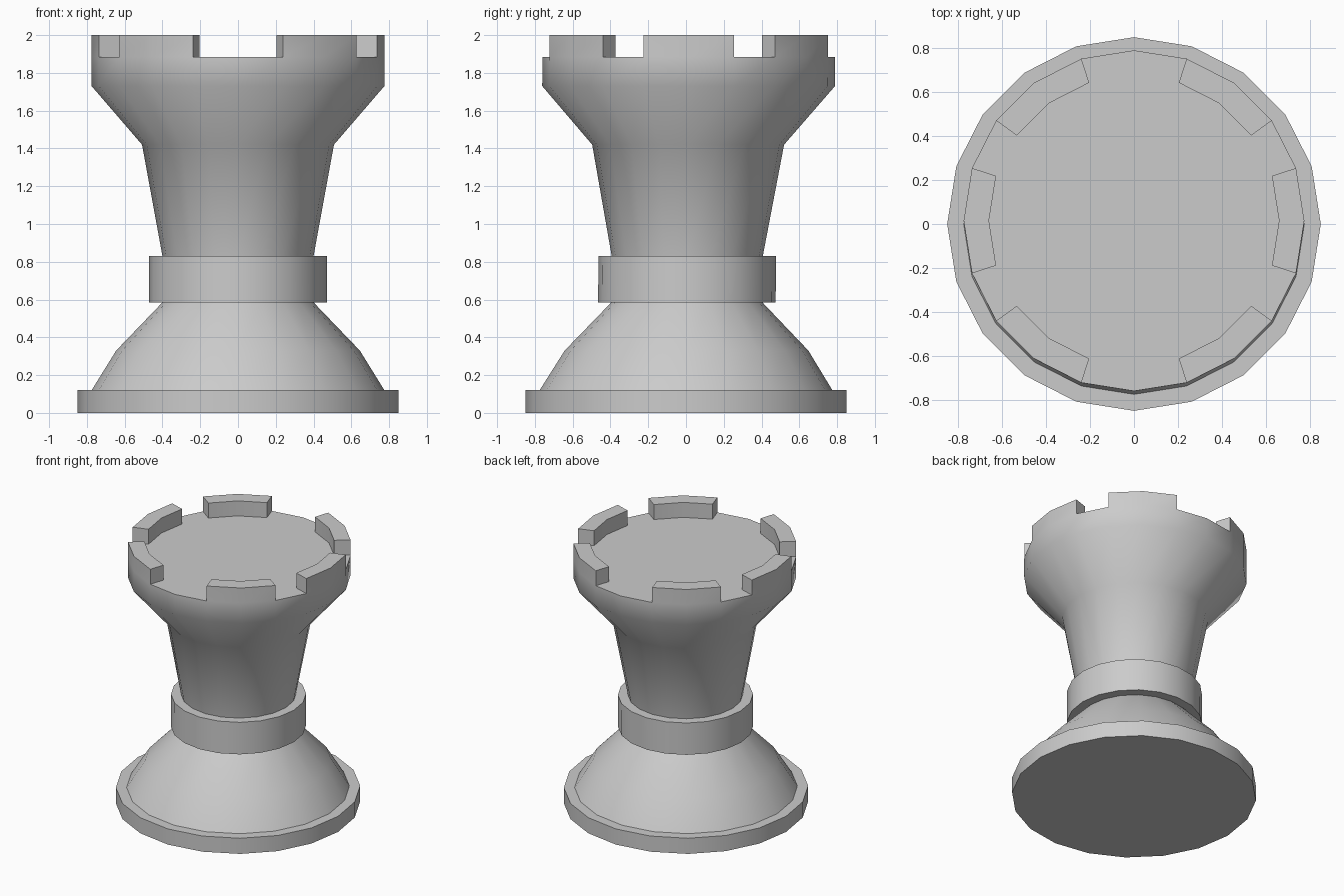
import bpy, bmesh
from math import cos, sin, pi, radians

if "Cube" in bpy.data.objects:
    bpy.data.objects.remove(bpy.data.objects["Cube"])

SIDES = 20
LEAN = 0.008          # the tower drifts slightly towards +y as it rises
DECK_Z, TOP_Z = 1.885, 2.0

# Radius / height profile from the foot to the deck
profile = [
    (0.85, 0.0), (0.85, 0.12),                   # foot disc
    (0.775, 0.12), (0.645, 0.33), (0.40, 0.585),  # flared skirt
    (0.47, 0.585), (0.47, 0.83),                 # collar
    (0.40, 0.83), (0.508, 1.42),                 # shaft
    (0.775, 1.73), (0.775, DECK_Z),              # head
    (0.66, DECK_Z),                              # inner edge of battlements
]

bm = bmesh.new()


def ring(r, z):
    shift = LEAN * z if z > 0.12 else 0.0
    return [bm.verts.new((r * cos(2 * pi * i / SIDES),
                          r * sin(2 * pi * i / SIDES) + shift, z))
            for i in range(SIDES)]


# Lathe the whole tower
rings = [ring(r, z) for r, z in profile]
rim = []
for a, b in zip(rings, rings[1:]):
    rim = []
    for i in range(SIDES):
        j = (i + 1) % SIDES
        rim.append(bm.faces.new((a[i], a[j], b[j], b[i])))
bm.faces.new(rings[0][::-1])
bm.faces.new(rings[-1])

# Battlements: six pairs of rim faces raised, wide gaps at front and back
for start in (-1, 2, 6, 9, 12, 16):
    faces = [rim[(start + k) % SIDES] for k in range(2)]
    out = bmesh.ops.extrude_face_region(bm, geom=faces)["geom"]
    verts = [g for g in out if isinstance(g, bmesh.types.BMVert)]
    bmesh.ops.translate(bm, verts=verts, vec=(0, 0, TOP_Z - DECK_Z))
    bmesh.ops.delete(bm, geom=[f for f in faces if f.is_valid], context="FACES_ONLY")

bmesh.ops.recalc_face_normals(bm, faces=bm.faces[:])
mesh = bpy.data.meshes.new("rook_tower")
bm.to_mesh(mesh)
bm.free()
tower = bpy.data.objects.new("rook_tower", mesh)
bpy.context.collection.objects.link(tower)

# Smooth the round walls, keep the steps crisp
bpy.context.view_layer.objects.active = tower
tower.select_set(True)
bpy.ops.object.shade_smooth_by_angle(angle=radians(45))
